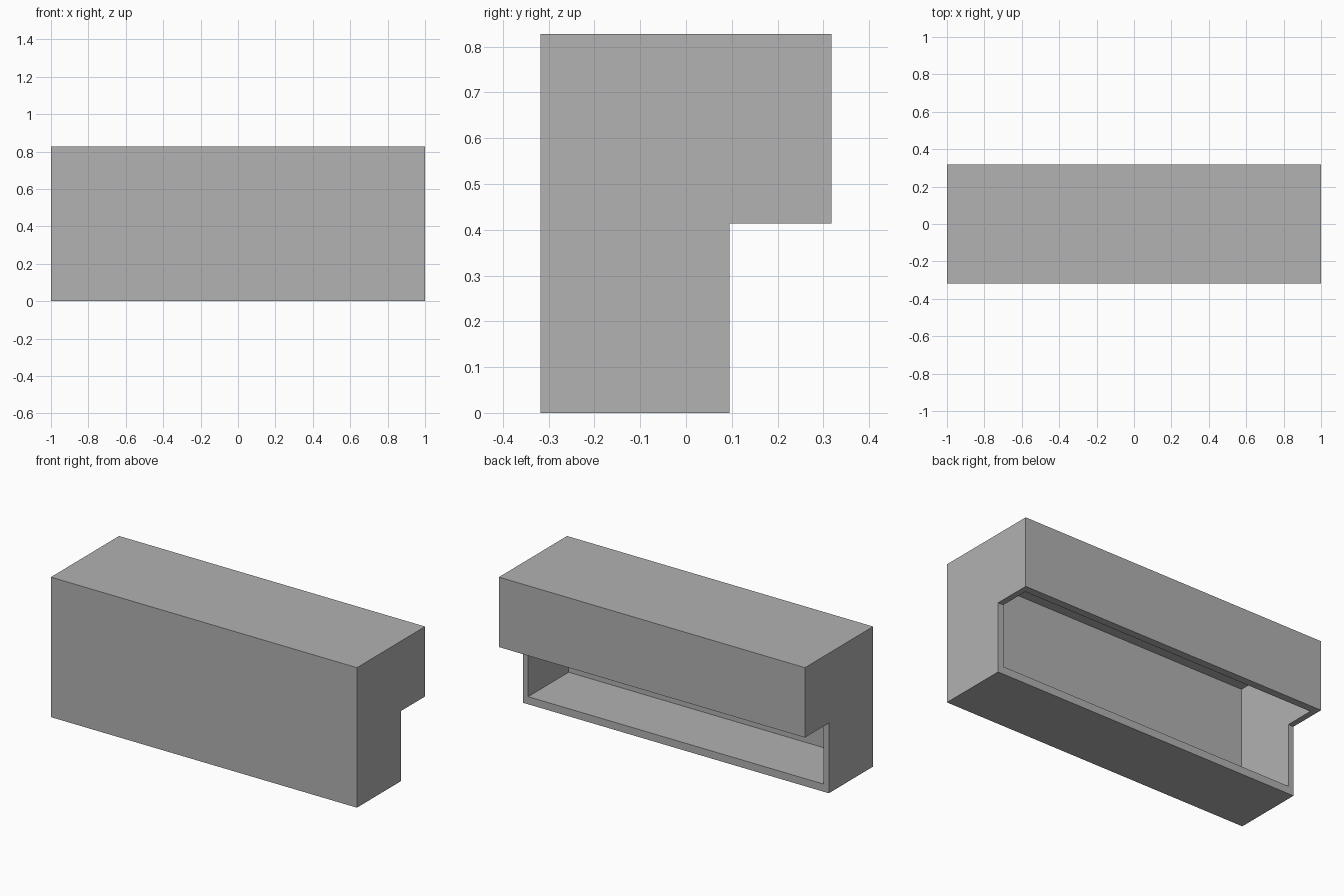
import bpy
import bmesh

default_cube = bpy.data.objects.get("Cube")
if default_cube:
    bpy.data.objects.remove(default_cube, do_unlink=True)

# Overall measurements
HALF_LENGTH = 1.0
FRONT, BACK, STEP = -0.318, 0.318, 0.095
HEIGHT, OVERHANG = 0.827, 0.414
WALL, THICK = 0.035, 0.045

grey = bpy.data.materials.new("plain_grey")
grey.use_nodes = True
colour = (0.445, 0.445, 0.445, 1)
grey.diffuse_color = colour
grey.node_tree.nodes["Principled BSDF"].inputs["Base Color"].default_value = colour


def extrude_profile(name, profile, half_length):
    """Extrude a (y, z) outline along x, centred on x = 0."""
    bm = bmesh.new()
    face = bm.faces.new([bm.verts.new((-half_length, y, z)) for y, z in profile])
    result = bmesh.ops.extrude_face_region(bm, geom=[face])
    verts = [v for v in result["geom"] if isinstance(v, bmesh.types.BMVert)]
    bmesh.ops.translate(bm, verts=verts, vec=(2 * half_length, 0, 0))
    bmesh.ops.recalc_face_normals(bm, faces=bm.faces)
    mesh = bpy.data.meshes.new(name)
    bm.to_mesh(mesh)
    bm.free()
    mesh.materials.append(grey)
    obj = bpy.data.objects.new(name, mesh)
    bpy.context.collection.objects.link(obj)
    return obj


# Casing with an overhanging upper half at the back
casing = extrude_profile("casing", [
    (FRONT, 0), (STEP, 0), (STEP, OVERHANG),
    (BACK, OVERHANG), (BACK, HEIGHT), (FRONT, HEIGHT)], HALF_LENGTH)

# Cavity that opens through the lower back and the underside of the overhang
MARGIN = 0.06
cavity = extrude_profile("cavity_cutter", [
    (FRONT + WALL, THICK), (STEP + MARGIN, THICK),
    (STEP + MARGIN, OVERHANG - MARGIN), (BACK - THICK, OVERHANG - MARGIN),
    (BACK - THICK, HEIGHT - WALL), (FRONT + WALL, HEIGHT - WALL)],
    HALF_LENGTH - WALL)
cavity.hide_render = True

hollow = casing.modifiers.new("hollow", "BOOLEAN")
hollow.operation = "DIFFERENCE"
hollow.solver = "EXACT"
hollow.object = cavity
bpy.context.view_layer.objects.active = casing
bpy.ops.object.modifier_apply(modifier=hollow.name)
bpy.data.objects.remove(cavity, do_unlink=True)
